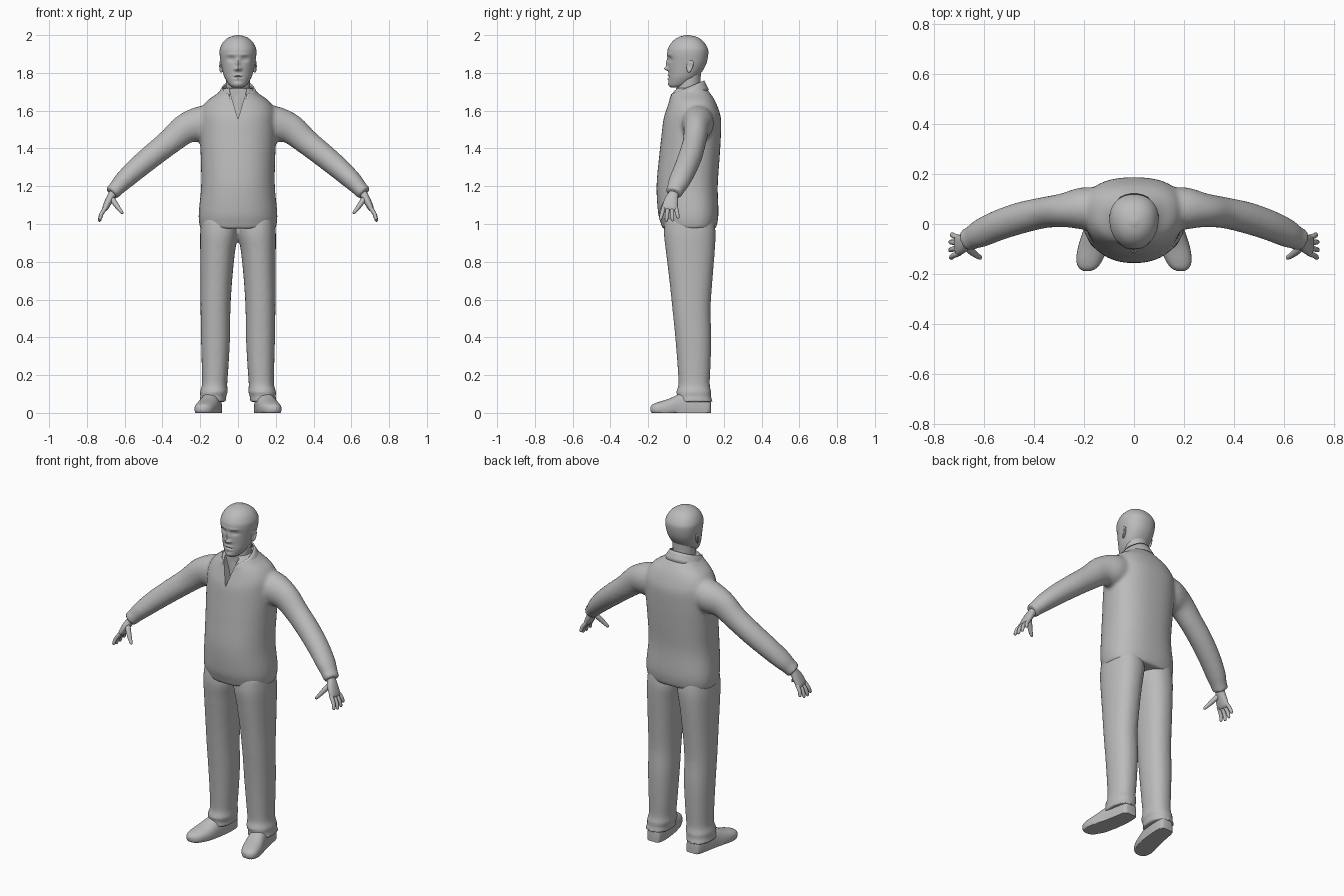
import bpy, bmesh, math
from mathutils import Vector

if "Cube" in bpy.data.objects:
    bpy.data.objects.remove(bpy.data.objects["Cube"])

GREY = (0.5, 0.5, 0.5, 1)
grey = bpy.data.materials.new("plain_grey")
grey.use_nodes = True
grey.diffuse_color = GREY
grey.node_tree.nodes["Principled BSDF"].inputs["Base Color"].default_value = GREY


def smooth_rows(rows, k):
    """Catmull-Rom interpolation between rows of numbers."""
    out = []
    for i in range(len(rows) - 1):
        a, b, c, d = (rows[max(0, min(len(rows) - 1, i + j))] for j in (-1, 0, 1, 2))
        for s in range(k):
            t = s / k
            out.append([q + 0.5 * t * (r - p + t * (2 * p - 5 * q + 4 * r - w + t * (3 * (q - r) + w - p)))
                        for p, q, r, w in zip(a, b, c, d)])
    return out + [list(rows[-1])]


def loft(bm, rings, sides=32, power=2.0, egg=0.0):
    """Closed skin over rings given as (centre, half axis, half axis)."""
    def sup(value):
        return math.copysign(abs(value) ** (2 / power), value)
    loops = []
    for c, u, v in rings:
        loop = []
        for i in range(sides):
            a = math.tau * i / sides
            loop.append(bm.verts.new(c + u * sup(math.cos(a)) * (1 + egg * math.sin(a)) + v * sup(math.sin(a))))
        loops.append(loop)
    for lo, hi in zip(loops, loops[1:]):
        for i in range(sides):
            j = (i + 1) % sides
            bm.faces.new((lo[i], lo[j], hi[j], hi[i]))
    bm.faces.new(loops[0][::-1])
    bm.faces.new(loops[-1])


def stack(rows, k=4, side=1):
    """Horizontal rings from rows of z, centre x, half width, front y, back y."""
    return [(Vector((side * x, (f + b) / 2, z)), Vector((w, 0, 0)), Vector((0, (b - f) / 2, 0)))
            for z, x, w, f, b in smooth_rows(rows, k)]


def tube(rows, k=4, side=1):
    """Rings across a path, from rows of x, y, z, thickness, depth."""
    rows = smooth_rows(rows, k)
    pts = [Vector((side * r[0], r[1], r[2])) for r in rows]
    rings = []
    for i, p in enumerate(pts):
        t = (pts[min(i + 1, len(pts) - 1)] - pts[max(i - 1, 0)]).normalized()
        u = t.cross(Vector((0, 1, 0))).normalized()
        rings.append((p, u * rows[i][3], u.cross(t) * rows[i][4]))
    return rings


parts = []


def finish(name, bm, mirror=False, voxel=0):
    bmesh.ops.recalc_face_normals(bm, faces=bm.faces)
    mesh = bpy.data.meshes.new(name)
    bm.to_mesh(mesh)
    bm.free()
    mesh.materials.append(grey)
    ob = bpy.data.objects.new(name, mesh)
    bpy.context.collection.objects.link(ob)
    if mirror:
        ob.modifiers.new("mirror", "MIRROR")
    if voxel:
        remesh = ob.modifiers.new("blend", "REMESH")
        remesh.mode = "VOXEL"
        remesh.voxel_size = voxel
        remesh.use_smooth_shade = True
        soft = ob.modifiers.new("soften", "SMOOTH")
        soft.factor, soft.iterations = 0.5, 5
    parts.append(ob)
    return ob


# Sweater: body and both sleeves blended into one skin
bm = bmesh.new()
loft(bm, stack([(0.975, 0, 0.197, -0.125, 0.157), (1.0, 0, 0.204, -0.132, 0.165), (1.06, 0, 0.207, -0.148, 0.172),
                (1.2, 0, 0.194, -0.156, 0.168), (1.35, 0, 0.196, -0.143, 0.178), (1.45, 0, 0.2, -0.132, 0.184),
                (1.55, 0, 0.2, -0.12, 0.186), (1.6, 0, 0.195, -0.106, 0.175), (1.65, 0, 0.165, -0.09, 0.155),
                (1.69, 0, 0.11, -0.08, 0.13), (1.72, 0, 0.08, -0.06, 0.105)]), 48, 2.35, 0.1)
for side in (1, -1):
    loft(bm, tube([(0.1, 0.06, 1.56, 0.08, 0.08), (0.2, 0.062, 1.53, 0.092, 0.085), (0.28, 0.055, 1.503, 0.08, 0.068),
                   (0.36, 0.045, 1.437, 0.068, 0.062), (0.45, 0.025, 1.365, 0.063, 0.063),
                   (0.54, -0.005, 1.29, 0.058, 0.061), (0.61, -0.036, 1.225, 0.05, 0.057),
                   (0.645, -0.054, 1.187, 0.042, 0.048), (0.67, -0.066, 1.162, 0.041, 0.046)], 4, side))
sweater = finish("sweater", bm, voxel=0.011)

# Neck slit cut into the chest with a hidden wedge
bm = bmesh.new()
wedge = [[bm.verts.new((x, y, z)) for x, z in ((0, 1.555), (0.055, 1.74), (-0.055, 1.74))] for y in (-0.25, -0.052)]
bm.faces.new(wedge[0])
bm.faces.new(wedge[1])
for i in range(3):
    j = (i + 1) % 3
    bm.faces.new((wedge[0][i], wedge[0][j], wedge[1][j], wedge[1][i]))
cutter = finish("neck_slit_cutter", bm)
cutter.hide_render = True
cutter.hide_set(True)
cutter.display_type = "WIRE"
parts.remove(cutter)
cut = sweater.modifiers.new("neck_slit", "BOOLEAN")
cut.object = cutter
cut.operation = "DIFFERENCE"

# Open standing collar, lower at the front
bm = bmesh.new()
rows = []
for t in (0, 0.35, 0.7, 1):
    gap = 0.14 + 0.5 * t
    row = []
    for i in range(41):
        a = -math.pi / 2 + gap + (math.tau - 2 * gap) * i / 40
        back = (math.sin(a) + 1) / 2
        low, high = 1.59 + 0.12 * back ** 0.7, 1.68 + 0.08 * back
        row.append(bm.verts.new(((0.118 - 0.034 * t) * math.cos(a),
                                 0.005 + (0.103 + 0.014 * (1 - t) * back) * math.sin(a) - 0.012 * t * back,
                                 low + (high - low) * t)))
    rows.append(row)
for lo, hi in zip(rows, rows[1:]):
    for i in range(40):
        bm.faces.new((lo[i], lo[i + 1], hi[i + 1], hi[i]))
collar = finish("collar", bm)
collar.modifiers.new("thickness", "SOLIDIFY").thickness = 0.008

# Trousers: two legs blended at the hips, bunched at the cuffs
bm = bmesh.new()
for side in (1, -1):
    loft(bm, stack([(1.03, 0.1, 0.093, -0.11, 0.148), (0.95, 0.1, 0.1, -0.117, 0.157), (0.85, 0.108, 0.092, -0.106, 0.152),
                    (0.7, 0.115, 0.084, -0.088, 0.14), (0.55, 0.119, 0.079, -0.072, 0.13), (0.4, 0.119, 0.077, -0.057, 0.134),
                    (0.25, 0.121, 0.071, -0.045, 0.13), (0.15, 0.124, 0.067, -0.04, 0.126),
                    (0.11, 0.128, 0.074, -0.052, 0.134), (0.088, 0.131, 0.068, -0.045, 0.132),
                    (0.058, 0.134, 0.073, -0.052, 0.142)], 4, side), 32, 2.25)
finish("trousers", bm, voxel=0.01)

# Shoes: rings along the foot, flattened on the ground
bm = bmesh.new()
rings = [(Vector((x, y, 0.02)), Vector((w, 0, 0)), Vector((0, 0, h - 0.02))) for y, x, w, h in smooth_rows(
    [(0.132, 0.128, 0.025, 0.07), (0.12, 0.13, 0.042, 0.09), (0.06, 0.135, 0.05, 0.11), (-0.02, 0.147, 0.054, 0.105),
     (-0.09, 0.164, 0.059, 0.075), (-0.145, 0.178, 0.052, 0.058), (-0.175, 0.184, 0.036, 0.046),
     (-0.188, 0.187, 0.014, 0.032)], 4)]
loft(bm, rings, 32, 2.4)
for v in bm.verts:
    v.co.z = max(v.co.z, 0)
finish("shoes", bm, mirror=True)

# Hands: flat palm, four fingers and a thumb
bm = bmesh.new()
loft(bm, tube([(0.645, -0.055, 1.19, 0.022, 0.028), (0.665, -0.066, 1.158, 0.021, 0.027), (0.683, -0.078, 1.125, 0.02, 0.037),
               (0.703, -0.086, 1.085, 0.016, 0.041), (0.71, -0.088, 1.073, 0.008, 0.036)]), 24, 2.3)
for i in range(4):
    y, spread = -0.117 + 0.021 * i, -0.022 + 0.013 * i
    length = (0.9, 1.0, 0.97, 0.78)[i]
    tip = Vector((0.036, spread, -0.078)) * length
    rows = [(0.698 + tip.x * t + 0.008 * math.sin(math.pi * t), y + tip.y * t, 1.09 + tip.z * t, r, r)
            for t, r in ((0, 0.0115), (0.5, 0.0105), (0.9, 0.0085), (1, 0.003))]
    loft(bm, tube(rows, 3), 12)
loft(bm, tube([(0.673, -0.085, 1.14, 0.014, 0.016), (0.65, -0.108, 1.108, 0.014, 0.015), (0.63, -0.124, 1.08, 0.011, 0.012),
               (0.614, -0.134, 1.06, 0.008, 0.009), (0.61, -0.136, 1.054, 0.003, 0.003)], 3), 12)
finish("hands", bm, mirror=True)

# Neck
bm = bmesh.new()
loft(bm, stack([(1.56, 0, 0.07, -0.06, 0.1), (1.66, 0, 0.065, -0.055, 0.09), (1.74, 0, 0.063, -0.045, 0.078),
                (1.82, 0, 0.064, -0.035, 0.08)]))
finish("neck", bm)

# Head, with the face shaped by soft bumps
bm = bmesh.new()
loft(bm, stack([(1.722, 0, 0.024, -0.08, -0.035), (1.736, 0, 0.046, -0.089, 0.01), (1.77, 0, 0.068, -0.092, 0.055),
                (1.8, 0, 0.079, -0.092, 0.08), (1.83, 0, 0.086, -0.094, 0.099), (1.86, 0, 0.092, -0.095, 0.111),
                (1.9, 0, 0.097, -0.099, 0.118), (1.93, 0, 0.095, -0.095, 0.115), (1.965, 0, 0.077, -0.073, 0.093),
                (1.988, 0, 0.048, -0.042, 0.062), (2.0, 0, 0.01, -0.002, 0.018)], 7), 72, 2.15, 0.08)
# centre x, centre z, width, height, push toward the back
bumps = [(0.036, 1.874, 0.018, 0.012, 0.013), (0.036, 1.874, 0.01, 0.006, -0.006), (0.03, 1.897, 0.03, 0.008, -0.004),
         (0, 1.85, 0.01, 0.022, -0.012), (0, 1.822, 0.013, 0.01, -0.022), (0.013, 1.819, 0.007, 0.007, -0.007),
         (0, 1.788, 0.023, 0.005, -0.006), (0, 1.778, 0.024, 0.003, 0.005), (0, 1.768, 0.02, 0.006, -0.006),
         (0, 1.74, 0.025, 0.012, -0.006)]
for v in bm.verts:
    if v.co.y < 0.0:
        x, z = abs(v.co.x), v.co.z
        v.co.y += sum(d * math.exp(-((x - bx) / sx) ** 2 - ((z - bz) / sz) ** 2) for bx, bz, sx, sz, d in bumps)
finish("head", bm)

# Ears: dished ovals against the sides of the head
bm = bmesh.new()
bmesh.ops.create_uvsphere(bm, u_segments=20, v_segments=14, radius=1)
for v in bm.verts:
    x, y, z = v.co
    dish = 0.9 * math.exp(-3 * (y * y + z * z)) if x > 0 else 0
    v.co = (0.089 + 0.012 * (x - dish) + 0.006 * y, 0.02 + 0.018 * y * (1 + 0.25 * z) + 0.005 * z, 1.835 + 0.034 * z)
finish("ears", bm, mirror=True)

# Smooth shading with sharp edges kept
bpy.ops.object.select_all(action="DESELECT")
for ob in parts:
    ob.select_set(True)
bpy.context.view_layer.objects.active = sweater
bpy.ops.object.shade_smooth_by_angle(angle=math.radians(50))
